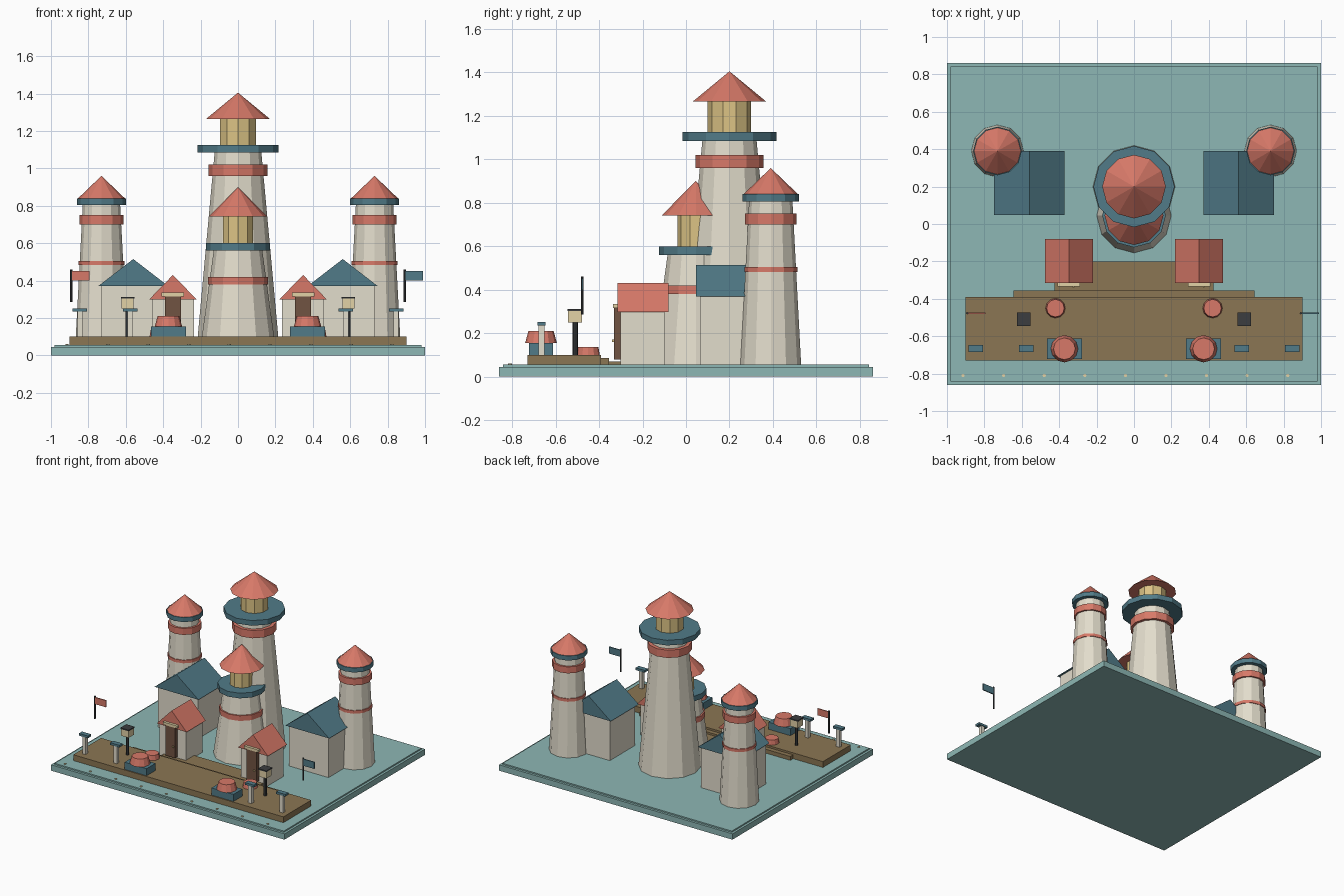
import bpy, math

if "Cube" in bpy.data.objects:
    bpy.data.objects.remove(bpy.data.objects["Cube"])

def mat(name, r, g, b):
    m = bpy.data.materials.new(name)
    m.diffuse_color = [(c / 255) ** 2.2 for c in (r, g, b)] + [1]
    m.use_nodes = True
    m.node_tree.nodes["Principled BSDF"].inputs["Base Color"].default_value = m.diffuse_color
    return m

SEA = mat("sea", 140, 182, 179)
RED = mat("coral", 214, 120, 104)
BLUE = mat("slate_blue", 82, 122, 135)
WALL = mat("plaster", 226, 220, 203)
WOOD = mat("wood", 138, 117, 84)
GOLD = mat("lamp_glass", 219, 194, 132)
DARK = mat("iron", 62, 64, 66)
DOOR = mat("door_wood", 112, 84, 68)
CREAM = mat("cream", 226, 209, 165)

def mesh(name, verts, faces, m):
    me = bpy.data.meshes.new(name)
    me.from_pydata(verts, [], faces)
    me.materials.append(m)
    ob = bpy.data.objects.new(name, me)
    bpy.context.collection.objects.link(ob)
    return ob

def box(name, x0, x1, y0, y1, z0, z1, m):
    x0, x1 = sorted((x0, x1))
    v = [(x, y, z) for z in (z0, z1) for x, y in ((x0, y0), (x1, y0), (x1, y1), (x0, y1))]
    f = [(3, 2, 1, 0), (4, 5, 6, 7)] + [(i, (i + 1) % 4, (i + 1) % 4 + 4, i + 4) for i in range(4)]
    return mesh(name, v, f, m)

def cbox(name, x, y, hx, hy, z0, z1, m):
    return box(name, x - hx, x + hx, y - hy, y + hy, z0, z1, m)

def frustum(name, x, y, z0, z1, r0, r1, m, n=12):
    bpy.ops.mesh.primitive_cone_add(vertices=n, radius1=r0, radius2=r1, depth=z1 - z0,
                                    location=(x, y, (z0 + z1) / 2))
    ob = bpy.context.object
    ob.name = name
    ob.data.materials.append(m)
    return ob

def gable(name, x, hx, y0, y1, z0, z1, m):
    v = [(x + dx, y, z) for y in (y0, y1) for dx, z in ((-hx, z0), (hx, z0), (0, z1))]
    return mesh(name, v, [(0, 1, 2), (5, 4, 3), (0, 3, 4, 1), (1, 4, 5, 2), (2, 5, 3, 0)], m)

# Sea base with inset water surface
box("base_plate", -1, 1, -.86, .86, 0, .045, SEA)
box("water_surface", -.982, .982, -.842, .842, .045, .055, SEA)

# Boardwalk and steps
box("boardwalk", -.9, .9, -.73, -.39, .05, .1, WOOD)
box("boardwalk_step", -.645, .645, -.39, -.355, .05, .085, WOOD)
box("tower_path", -.425, .425, -.355, -.2, .05, .07, WOOD)

# Light studs along the front edge
for i in range(9):
    frustum("edge_stud", -.914 + .217 * i, -.81, .05, .06, .009, .009, CREAM, 8)

def tower(name, x, y, r0, r1, top, gal, bands, roof, lantern, n=12):
    frustum(name + "_body", x, y, .05, top, r0, r1, WALL, n)
    for z0, z1, r in bands:
        frustum(name + "_band", x, y, z0, z1, r, r, RED, n)
    frustum(name + "_gallery", x, y, top, gal[0], gal[1], gal[1], BLUE, n)
    if lantern:
        frustum(name + "_lantern", x, y, gal[0], roof[0], lantern, lantern, GOLD, 10)
    frustum(name + "_roof", x, y, roof[0], roof[1], roof[2], 0, RED, n)

# Main lighthouse and the smaller one in front of it
tower("main_tower", 0, .2, .22, .125, 1.085, (1.125, .217), [(.96, 1.02, .157)], (1.265, 1.405, .17), .1)
tower("front_tower", 0, .045, .2, .13, .56, (.6, .17), [(.38, .42, .16)], (.742, .9, .157), .085)

for s, side in ((-1, "left"), (1, "right")):
    # Corner tower
    tower(side + "_tower", s * .73, .39, .14, .1, .805, (.84, .13),
          [(.7, .75, .118), (.482, .505, .122)], (.84, .96, .125), 0)
    # Large house
    cbox(side + "_house_walls", s * .56, .22, .17, .155, .05, .37, WALL)
    gable(side + "_house_roof", s * .56, .188, .047, .39, .37, .515, BLUE)
    # Small cottage
    x = s * .348
    cbox(side + "_cottage_walls", x, -.2, .112, .102, .05, .3, WALL)
    gable(side + "_cottage_roof", x, .128, -.315, -.08, .298, .43, RED)
    cbox(side + "_cottage_door", x, -.317, .042, .015, .08, .315, DOOR)
    cbox(side + "_door_lintel", x, -.32, .06, .015, .315, .335, CREAM)
    cbox(side + "_door_knob", x + .025, -.335, .005, .005, .16, .17, GOLD)
    # Buoy drum on a plinth, and a low float
    x = s * .372
    cbox(side + "_drum_plinth", x, -.667, .094, .055, .1, .155, BLUE)
    frustum(side + "_buoy_drum", x, -.667, .155, .21, .073, .058, RED)
    frustum(side + "_low_float", s * .42, -.45, .1, .137, .053, .047, RED)
    # Lamp post
    x = s * .59
    frustum(side + "_lamp_post", x, -.51, .1, .25, .012, .012, DARK, 8)
    cbox(side + "_lamp_box", x, -.51, .032, .032, .25, .303, CREAM)
    cbox(side + "_lamp_cap", x, -.51, .036, .036, .303, .312, DARK)
    # Mooring posts
    for px in (.845, .577):
        cbox(side + "_mooring_post", s * px, -.665, .014, .014, .1, .235, WALL)
        cbox(side + "_mooring_cap", s * px, -.665, .039, .019, .235, .252, BLUE)
    # Flag
    x = s * .892
    frustum(side + "_flag_pole", x, -.477, .285, .46, .006, .006, DARK, 8)
    box(side + "_flag", x, s * .892 + .098, -.481, -.473, .4, .452, RED if s < 0 else BLUE)
